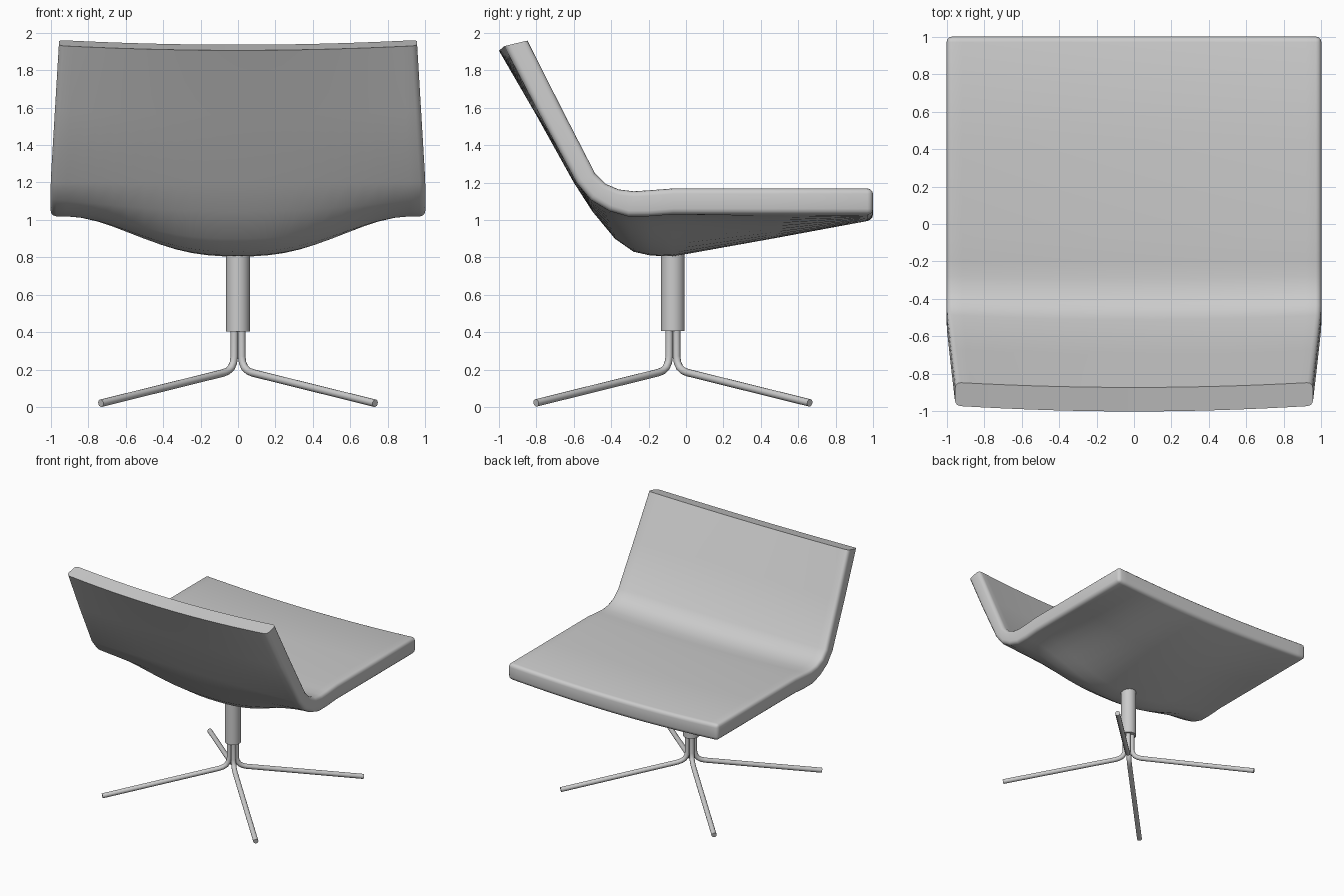
import bpy, bmesh, math
from mathutils import Vector

cube = bpy.data.objects.get("Cube")
if cube:
    bpy.data.objects.remove(cube, do_unlink=True)

grey = bpy.data.materials.new("light grey")
grey.use_nodes = True
colour = (0.6, 0.6, 0.6, 1)
grey.diffuse_color = colour
grey.node_tree.nodes["Principled BSDF"].inputs["Base Color"].default_value = colour

AXIS_Y = -0.07
COLUMNS = 24


def activate(obj):
    bpy.ops.object.select_all(action='DESELECT')
    bpy.context.view_layer.objects.active = obj
    obj.select_set(True)


def finish(obj, angle=35):
    activate(obj)
    bpy.ops.object.shade_smooth_by_angle(angle=math.radians(angle))


def add_object(name, data):
    obj = bpy.data.objects.new(name, data)
    bpy.context.collection.objects.link(obj)
    data.materials.append(grey)
    return obj


# Seat shell profiles (y, z), front of the seat to the top of the backrest
under_edge = [(1, 1.03), (0.45, 1.03), (-0.07, 1.03), (-0.2, 1.02), (-0.31, 1.02),
              (-0.41, 1.05), (-0.51, 1.11), (-0.585, 1.2), (-0.79, 1.58), (-0.97, 1.93)]
under_centre = [(1, 1), (0.46, 0.9), (-0.07, 0.805), (-0.19, 0.81), (-0.28, 0.83),
                (-0.38, 0.9), (-0.5, 1.045), (-0.6, 1.2), (-0.8, 1.56), (-1, 1.905)]
top_edge = [(1, 1.17), (0.45, 1.17), (-0.07, 1.17), (-0.2, 1.16), (-0.28, 1.155),
            (-0.36, 1.165), (-0.43, 1.195), (-0.485, 1.25), (-0.67, 1.61), (-0.845, 1.96)]
top_centre = [(1, 1.14), (0.45, 1.14), (-0.07, 1.14), (-0.2, 1.13), (-0.29, 1.125),
              (-0.38, 1.137), (-0.45, 1.17), (-0.51, 1.235), (-0.695, 1.595), (-0.872, 1.935)]


def sag(u, depth):
    """Share of the centre profile at u: shallow arc, turning to a bell where deep."""
    bell = max(0, 1 - (abs(u) / 0.95) ** 2.5) ** 2.5
    w = min(max(depth - 0.035, 0) / 0.15, 1)
    return bell * w + (1 - u * u) * (1 - w)


def surface(bm, edge, centre):
    """Grid of vertices between the edge and centre profiles."""
    rows = []
    for e, c in zip(edge, centre):
        e, c = Vector(e), Vector(c)
        half = 1 - 0.045 * max(0, e.y - 1.2) / 0.75
        row = []
        for i in range(COLUMNS + 1):
            u = 2 * i / COLUMNS - 1
            p = e.lerp(c, sag(u, (e - c).length))
            row.append(bm.verts.new((u * half, p.x, p.y)))
        rows.append(row)
    return rows


def strip(bm, a, b):
    for i in range(len(a) - 1):
        bm.faces.new((a[i], a[i + 1], b[i + 1], b[i]))


bm = bmesh.new()
under = surface(bm, under_edge, under_centre)
top = surface(bm, top_edge, top_centre)
for grid in (under, top):
    for a, b in zip(grid, grid[1:]):
        strip(bm, a, b)
for r in (0, -1):
    strip(bm, under[r], top[r])
    strip(bm, [row[r] for row in under], [row[r] for row in top])
bmesh.ops.recalc_face_normals(bm, faces=bm.faces[:])

# round the sides and front, keep the cap of the backrest crisp
cap = set(under[-1] + top[-1])
rim = [e for e in bm.edges
       if e.calc_face_angle() > math.radians(50) and not cap.issuperset(e.verts)]
bmesh.ops.bevel(bm, geom=rim, offset=0.03, offset_type='OFFSET', segments=3,
                profile=0.5, affect='EDGES', clamp_overlap=True)
mesh = bpy.data.meshes.new("seat_shell")
bm.to_mesh(mesh)
bm.free()
finish(add_object("seat_shell", mesh))

# Swivel post
bpy.ops.mesh.primitive_cylinder_add(vertices=32, radius=0.063, depth=0.445,
                                    location=(0, AXIS_Y, 0.628))
post = bpy.context.object
post.name = "post"
post.data.materials.append(grey)
finish(post)

# Four bent rod legs on the diagonals: (distance from axis, height)
leg_path = [(0.028, 0.42), (0.028, 0.27), (0.035, 0.237), (0.052, 0.21),
            (0.077, 0.194), (0.11, 0.184), (1.035, 0.022)]
for n, name in enumerate(("back_left", "back_right", "front_right", "front_left")):
    a = math.radians(45 + 90 * n)
    curve = bpy.data.curves.new(name + "_leg", 'CURVE')
    curve.dimensions = '3D'
    curve.bevel_depth = 0.02
    curve.bevel_resolution = 4
    curve.use_fill_caps = True
    spline = curve.splines.new('POLY')
    spline.points.add(len(leg_path) - 1)
    for pt, (r, z) in zip(spline.points, leg_path):
        pt.co = (r * math.cos(a), AXIS_Y + r * math.sin(a), z, 1)
    leg = add_object(name + "_leg", curve)
    activate(leg)
    bpy.ops.object.convert(target='MESH')
    finish(bpy.context.object)
